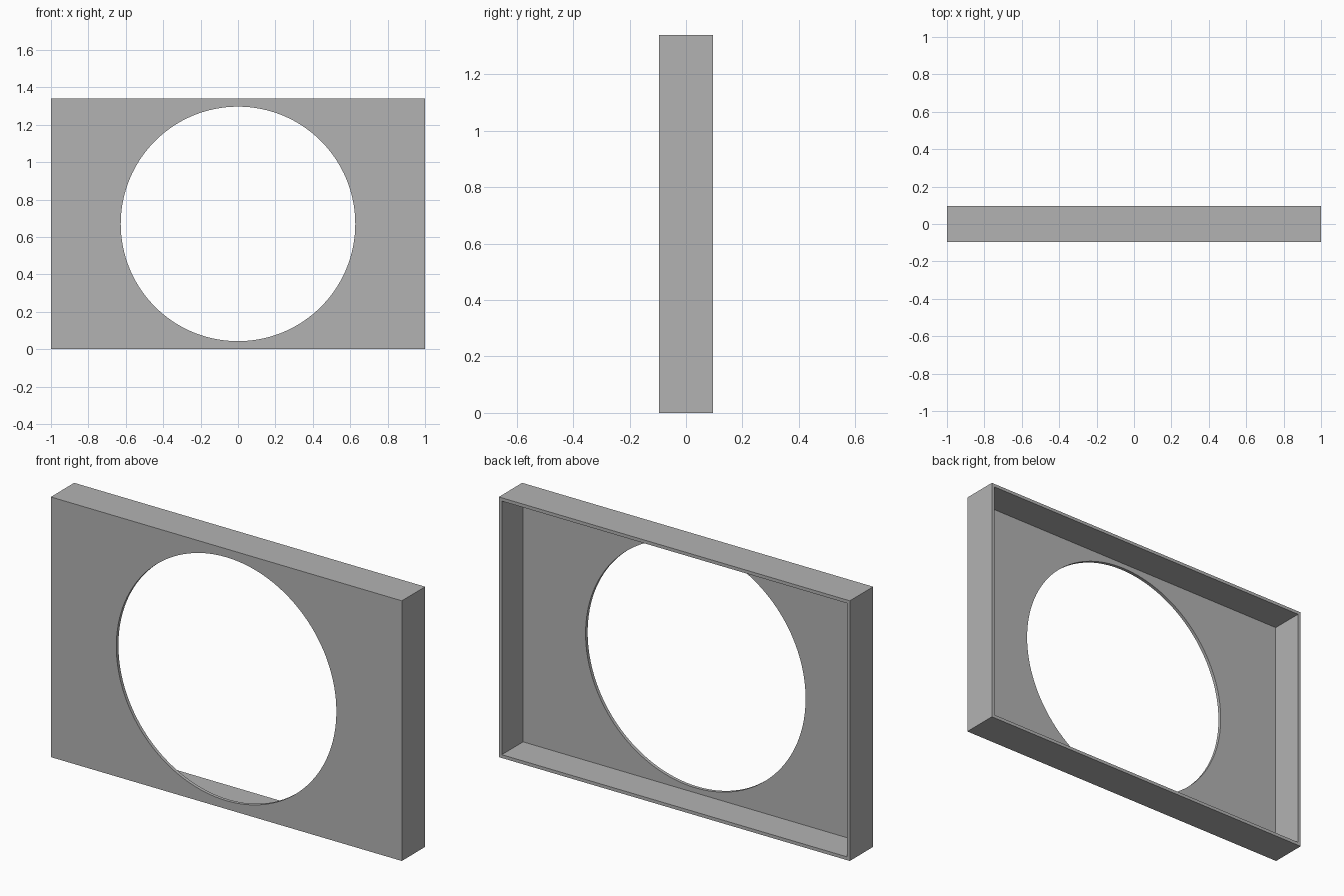
import bpy

# Remove the default cube
if "Cube" in bpy.data.objects:
    bpy.data.objects.remove(bpy.data.objects["Cube"], do_unlink=True)

WIDTH, DEPTH, HEIGHT = 2.0, 0.19, 1.34
WALL = 0.017
HOLE_RADIUS = 0.627

grey = bpy.data.materials.new("plain grey")
grey.use_nodes = True
colour = (0.45, 0.45, 0.45, 1.0)
grey.diffuse_color = colour
grey.node_tree.nodes["Principled BSDF"].inputs["Base Color"].default_value = colour


def box(name, size, centre):
    bpy.ops.mesh.primitive_cube_add(size=1, location=centre)
    obj = bpy.context.object
    obj.name = name
    obj.scale = size
    bpy.ops.object.transform_apply(location=False, rotation=False, scale=True)
    obj.data.materials.append(grey)
    return obj


def cut(target, cutter):
    cutter.hide_render = True
    bpy.context.view_layer.objects.active = target
    mod = target.modifiers.new("cut", 'BOOLEAN')
    mod.operation = 'DIFFERENCE'
    mod.solver = 'EXACT'
    mod.object = cutter
    bpy.ops.object.modifier_apply(modifier=mod.name)
    bpy.data.objects.remove(cutter, do_unlink=True)


# Shallow tray standing on edge, open at the back
panel = box("panel_housing", (WIDTH, DEPTH, HEIGHT), (0, 0, HEIGHT / 2))
cut(panel, box("cavity_cutter", (WIDTH - 2 * WALL, DEPTH, HEIGHT - 2 * WALL),
               (0, WALL, HEIGHT / 2)))

# Round opening through the front plate
bpy.ops.mesh.primitive_cylinder_add(vertices=128, radius=HOLE_RADIUS, depth=1,
                                    location=(0, 0, HEIGHT / 2),
                                    rotation=(1.5707963, 0, 0))
hole = bpy.context.object
hole.name = "opening_cutter"
hole.data.materials.append(grey)
cut(panel, hole)

# Smooth rim, sharp corners
bpy.ops.object.select_all(action='DESELECT')
panel.select_set(True)
bpy.context.view_layer.objects.active = panel
bpy.ops.object.shade_smooth_by_angle(angle=0.52)
